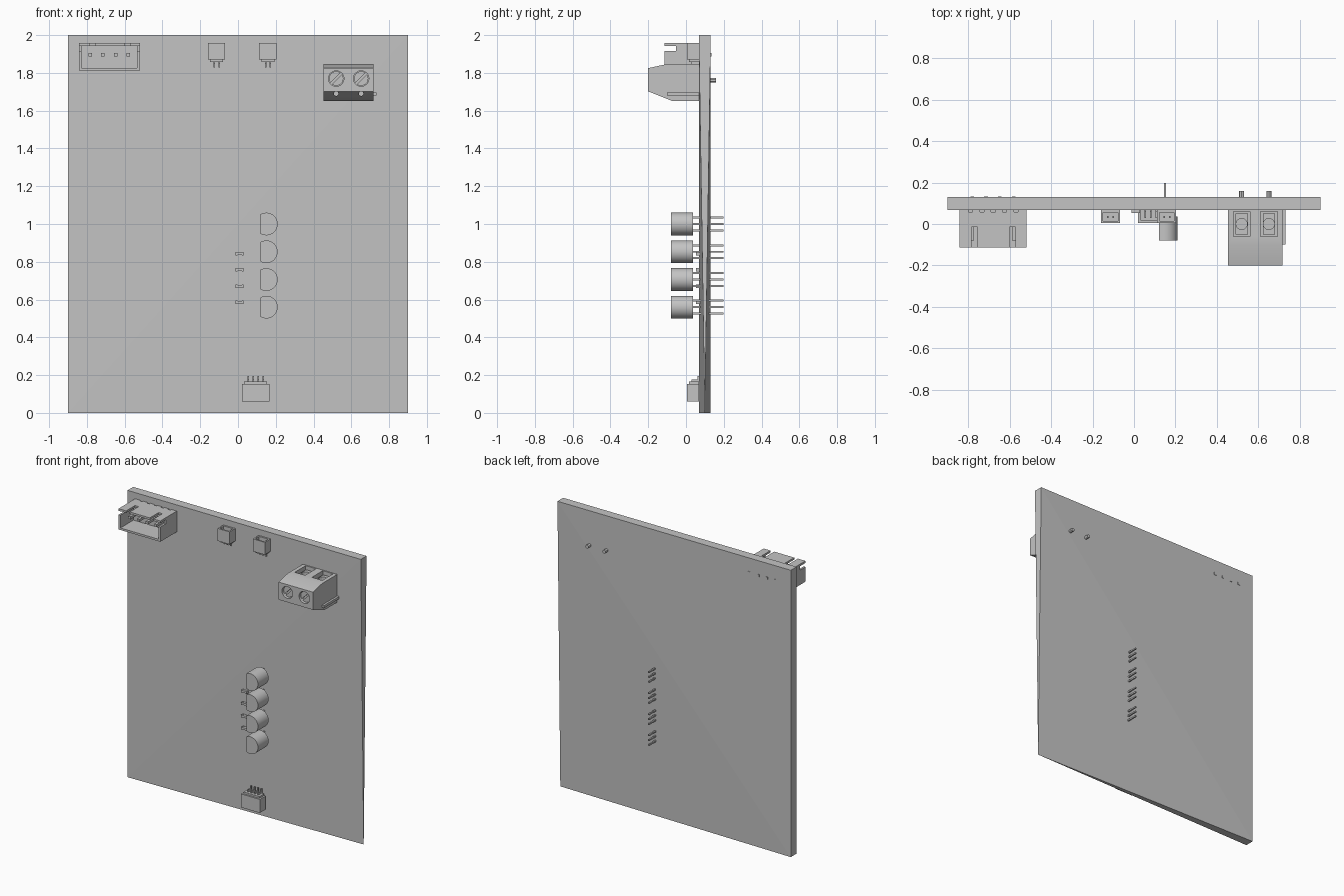
import bpy, bmesh, math
from mathutils import Matrix

if "Cube" in bpy.data.objects:
    bpy.data.objects.remove(bpy.data.objects["Cube"], do_unlink=True)

GREY = (0.55, 0.55, 0.55, 1)
grey = bpy.data.materials.new("plain grey")
grey.use_nodes = True
grey.diffuse_color = GREY
grey.node_tree.nodes["Principled BSDF"].inputs["Base Color"].default_value = GREY

FRONT, BACK = 0.068, 0.131   # board faces along y


def finish(name, bm):
    bmesh.ops.recalc_face_normals(bm, faces=bm.faces)
    mesh = bpy.data.meshes.new(name)
    bm.to_mesh(mesh)
    bm.free()
    mesh.materials.append(grey)
    ob = bpy.data.objects.new(name, mesh)
    bpy.context.collection.objects.link(ob)
    return ob


def add_box(bm, x, y, z):
    size = [b - a for a, b in (x, y, z)]
    mid = [(a + b) / 2 for a, b in (x, y, z)]
    bmesh.ops.create_cube(bm, size=1, matrix=Matrix.Translation(mid) @ Matrix.Diagonal((*size, 1)))


def boxes(name, parts):
    bm = bmesh.new()
    for part in parts:
        add_box(bm, *part)
    return finish(name, bm)


def prism(name, points, a, b, axis):
    """Extrude a profile: (y, z) points along x, or (x, z) points along y."""
    bm = bmesh.new()
    place = (lambda p, q, t: (t, p, q)) if axis == "x" else (lambda p, q, t: (p, t, q))
    face = bm.faces.new([bm.verts.new(place(p, q, a)) for p, q in points])
    out = bmesh.ops.extrude_face_region(bm, geom=[face])
    move = (b - a, 0, 0) if axis == "x" else (0, b - a, 0)
    bmesh.ops.translate(bm, vec=move, verts=[v for v in out["geom"] if isinstance(v, bmesh.types.BMVert)])
    return finish(name, bm)


def disc(x, z, r, n=24):
    return [(x + r * math.cos(math.tau * i / n), z + r * math.sin(math.tau * i / n)) for i in range(n)]


def carve(ob, cutters):
    """Subtract each cutter from the object and drop the cutter."""
    for cutter in cutters:
        mod = ob.modifiers.new("cut", "BOOLEAN")
        mod.object, mod.operation, mod.solver = cutter, "DIFFERENCE", "EXACT"
        cutter.hide_render = True
    bpy.context.view_layer.update()
    cut = bpy.data.meshes.new_from_object(ob.evaluated_get(bpy.context.evaluated_depsgraph_get()))
    ob.modifiers.clear()
    ob.data = cut
    for cutter in cutters:
        bpy.data.objects.remove(cutter, do_unlink=True)


def smooth(ob):
    bpy.ops.object.select_all(action="DESELECT")
    ob.select_set(True)
    bpy.context.view_layer.objects.active = ob
    bpy.ops.object.shade_smooth_by_angle(angle=math.radians(30))


# Board: a thin slab whose lower left corner is pinched to an edge
bm = bmesh.new()
pinch = bm.verts.new((0.9, (FRONT + BACK) / 2, 0))
corners = ((-0.9, 0), (0.9, 2), (-0.9, 2))
f = [bm.verts.new((x, FRONT, z)) for x, z in corners]
b = [bm.verts.new((x, BACK, z)) for x, z in corners]
for loop in (f, b, (f[0], f[1], pinch), (b[0], b[1], pinch), (f[1], b[1], pinch),
             (f[0], b[0], pinch), (f[1], b[1], b[2], f[2]), (f[0], b[0], b[2], f[2])):
    bm.faces.new(loop)
finish("board", bm)

# Four-way shrouded header, open to the front
L, R, LOW, TOP, LIP = -0.842, -0.52, 1.812, 1.957, -0.113
header = boxes("header_shroud", [((L, R), (LIP, FRONT), (LOW, TOP))])
cuts = [((L + 0.014, R - 0.014), (-0.2, 0.03), (LOW + 0.014, TOP - 0.014))]
cuts += [((x - 0.014, x + 0.014), (-0.2, -0.015), (1.9, 2)) for x in (-0.77, -0.587)]
cuts += [((-1, -0.4), (-0.2, -0.052), (1.915, 1.942))]
cuts += [((x - 0.01, x + 0.01), (0.058, 0.1), (1.94, 2)) for x in (-0.79, -0.735, -0.68, -0.625, -0.57)]
carve(header, [boxes("cutter", [c]) for c in cuts])
header_pins = (-0.782, -0.715, -0.648, -0.581)
boxes("header_pins", [((x - 0.009, x + 0.009), (-0.08, BACK + 0.003), (1.888, 1.906)) for x in header_pins])


def small_socket(name, x0, x1, z_open, z_tail, pins):
    """Surface socket: open at z_open, bent tails beyond z_tail."""
    d = 1 if z_open > z_tail else -1
    step = z_tail + d * 0.012
    y0 = 0.004
    span = lambda p, q: (min(p, q), max(p, q))
    body = boxes(name, [((x0, x1), (y0, FRONT), span(step, z_open))])
    carve(body, [boxes("cutter", [((x0 + 0.01, x1 - 0.01), (y0 + 0.01, FRONT - 0.012),
                                  span(z_open - d * 0.06, z_open + d * 0.02))])])
    boxes(name + "_shoulder", [((x0 + 0.012, x1 - 0.012), (y0 + 0.012, FRONT), span(step, z_tail))])
    bits = []
    for x in pins:
        w = (x - 0.004, x + 0.004)
        bits.append((w, (0.03, 0.038), span(z_tail - d * 0.004, z_open - d * 0.015)))
        bits.append((w, (0.03, FRONT), span(z_tail - d * 0.012, z_tail)))
        bits.append((w, (FRONT - 0.008, FRONT + 0.004), span(z_tail - d * 0.03, z_tail)))
    boxes(name + "_pins", bits)


small_socket("top_socket_right", -0.16, -0.068, 1.957, 1.858, (-0.126, -0.1))
small_socket("top_socket_left", 0.112, 0.204, 1.957, 1.858, (0.146, 0.172))
small_socket("bottom_socket", 0.02, 0.166, 0.06, 0.166, (0.055, 0.081, 0.107, 0.133))

# Screw terminal block with sloped nose
nose = [(FRONT, 1.652), (-0.075, 1.652), (-0.2, 1.702), (-0.2, 1.825), (-0.1, 1.847), (FRONT, 1.847)]
terminal = prism("terminal_block", nose, 0.453, 0.718, "x")
ways = (0.52, 0.652)
cuts = [boxes("cutter", [((0.4, 0.466), (-0.1, 0.1), (1.68, 1.697))])]
for x in ways:
    cuts.append(prism("cutter", disc(x, 1.77, 0.041), -0.3, -0.165, "y"))
    cuts.append(prism("cutter", disc(x, 1.69, 0.012, 12), -0.3, -0.08, "y"))
    cuts.append(boxes("cutter", [((x - 0.04, x + 0.04), (-0.06, 0.06), (1.8, 1.9))]))
carve(terminal, cuts)
smooth(terminal)
boxes("terminal_rail", [((0.71, 0.733), (-0.1, FRONT), (1.68, 1.697))])
for x in ways:
    screw = prism("terminal_screw", disc(x, 1.77, 0.038), -0.185, -0.16, "y")
    slot = boxes("cutter", [((-0.05, 0.05), (-0.3, -0.172), (-0.006, 0.006))])
    slot.data.transform(Matrix.Translation((x, 0, 1.77)) @ Matrix.Rotation(-math.pi / 4, 4, "Y"))
    carve(screw, [slot])
    smooth(screw)
    smooth(prism("terminal_pin", disc(x, 1.76, 0.012, 12), FRONT - 0.01, 0.16, "y"))
    cage = boxes("wire_clamp", [((x - 0.03, x + 0.03), (-0.05, 0.05), (1.79, 1.825))])
    bore = prism("cutter", disc(0, 0, 0.027, 16), -0.1, 0.1, "y")
    bore.data.transform(Matrix.Translation((x, 0, 1.85)) @ Matrix.Rotation(math.pi / 2, 4, "X"))
    carve(cage, [bore])

# Column of half-round transistors with three legs each
for z in (0.56, 0.706, 0.853, 1.0):
    cx, r = 0.15, 0.06
    arc = [(cx + r * math.cos(t), z + r * math.sin(t))
           for t in (math.radians(-120 + 240 * i / 24) for i in range(25))]
    smooth(prism("transistor_body", arc, -0.08, 0.037, "y"))
    boxes("transistor_legs", [((cx - 0.005, cx + 0.005), (0.03, 0.198), (z + o - 0.005, z + o + 0.005))
                              for o in (-0.034, 0, 0.034)])

# Chip resistors with end caps
for z in (0.585, 0.67, 0.757, 0.843):
    boxes("chip_resistor", [((-0.004, 0.022), (0.054, 0.09), (z - 0.007, z + 0.007)),
                            ((-0.012, -0.003), (0.052, 0.09), (z - 0.009, z + 0.009)),
                            ((0.021, 0.03), (0.052, 0.09), (z - 0.009, z + 0.009))])
